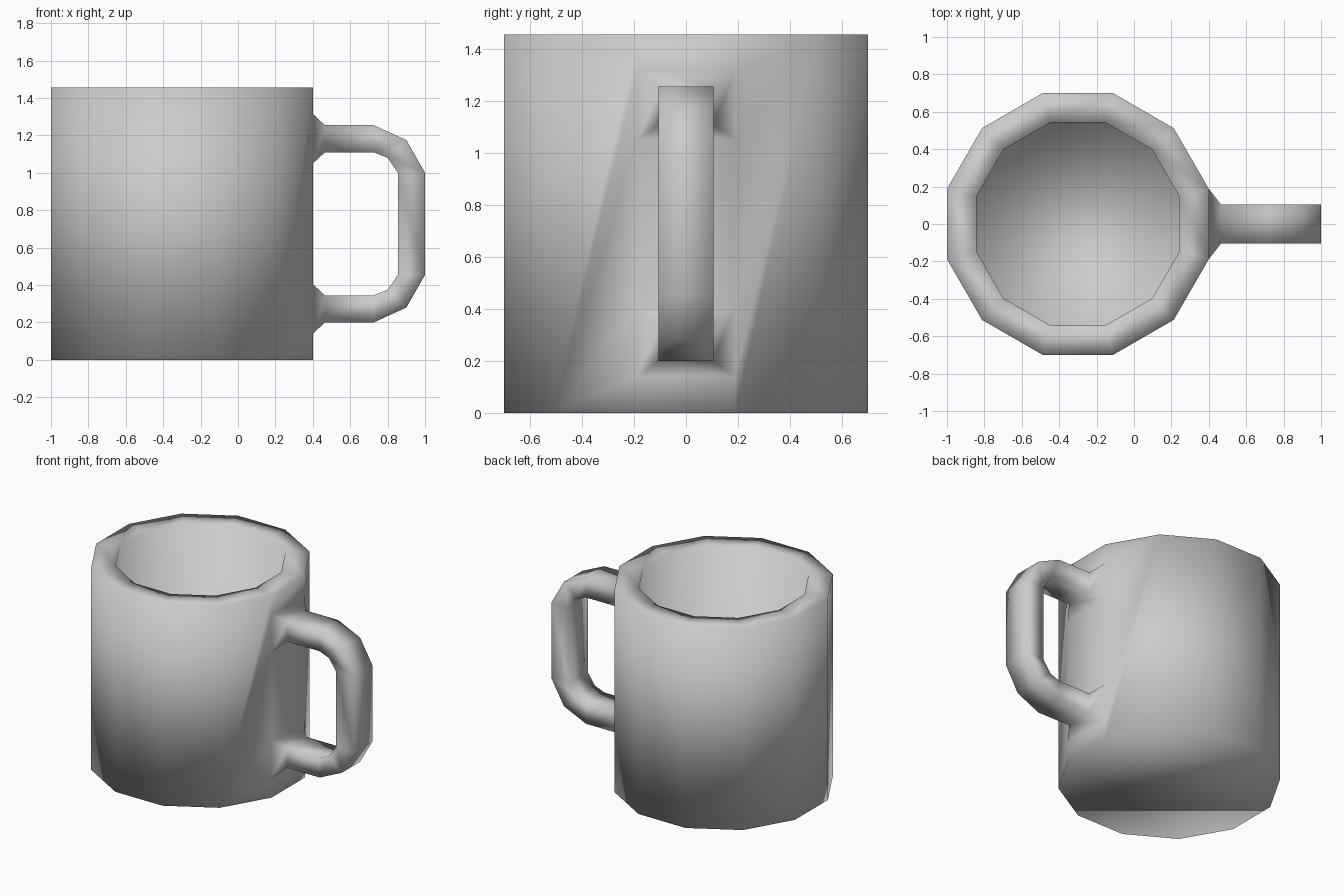
import bpy, bmesh
from math import cos, sin, radians

cube = bpy.data.objects.get("Cube")
if cube:
    bpy.data.objects.remove(cube, do_unlink=True)

SIDES, CENTRE_X, HEIGHT = 12, -0.3, 1.455
OUTER, INNER, FLOOR = 0.7 / cos(radians(15)), 0.543 / cos(radians(15)), 0.15
HANDLE_HALF = 0.105

bm = bmesh.new()


def column(i, radius, heights):
    """Vertices stacked on one corner of the twelve-sided body."""
    a = radians(30 * i - 15)
    return [bm.verts.new((CENTRE_X + radius * cos(a), radius * sin(a), z)) for z in heights]


def bridge(a, b):
    """Quads between two closed loops of vertices."""
    n = len(a)
    for k in range(n):
        bm.faces.new((a[k], a[(k + 1) % n], b[(k + 1) % n], b[k]))


# Outer wall: the two corners beside the handle carry the handle root heights
roots = [0, 0.14, 0.405, HEIGHT - 0.405, HEIGHT - 0.14, HEIGHT]
outer = [column(i, OUTER, roots if i < 2 else [0, HEIGHT]) for i in range(SIDES)]
for i in range(1, SIDES):
    bm.faces.new(outer[(i + 1) % SIDES] + outer[i][::-1])
right, left = outer[0], outer[1]
for k in (0, 2, 4):
    bm.faces.new((right[k], left[k], left[k + 1], right[k + 1]))

# Base, rim, inner wall and inner floor
inner = [column(i, INNER, [FLOOR, HEIGHT]) for i in range(SIDES)]
inner_top, inner_floor = [c[-1] for c in inner], [c[0] for c in inner]
bm.faces.new([c[0] for c in outer][::-1])
bridge([c[-1] for c in outer], inner_top)
bridge(inner_top, inner_floor)
bm.faces.new(inner_floor)

# Handle: upper half as outer and inner (x, z) pairs, mirrored for the lower half
upper = [((0.465, 1.255), (0.465, 1.11)), ((0.725, 1.255), (0.725, 1.11)),
         ((0.9, 1.175), (0.8, 1.08)), ((1.0, 1.0), (0.855, 1.0))]
lower = [tuple((x, HEIGHT - z) for x, z in pair) for pair in reversed(upper)]
section = [right[4], left[4], left[3], right[3]]
for (xo, zo), (xi, zi) in upper + lower:
    ring = [bm.verts.new(p) for p in (
        (xo, -HANDLE_HALF, zo), (xo, HANDLE_HALF, zo),
        (xi, HANDLE_HALF, zi), (xi, -HANDLE_HALF, zi))]
    bridge(section, ring)
    section = ring
bridge(section, [right[1], left[1], left[2], right[2]])

# Smooth shading over the whole mug
bmesh.ops.recalc_face_normals(bm, faces=bm.faces[:])
for f in bm.faces:
    f.smooth = True
mesh = bpy.data.meshes.new("mug")
bm.to_mesh(mesh)
bm.free()
mug = bpy.data.objects.new("mug", mesh)
bpy.context.collection.objects.link(mug)

# Plain grey glaze
glaze = bpy.data.materials.new("light grey")
glaze.use_nodes = True
grey = (0.6, 0.6, 0.6, 1)
glaze.diffuse_color = grey
glaze.node_tree.nodes["Principled BSDF"].inputs["Base Color"].default_value = grey
mesh.materials.append(glaze)
